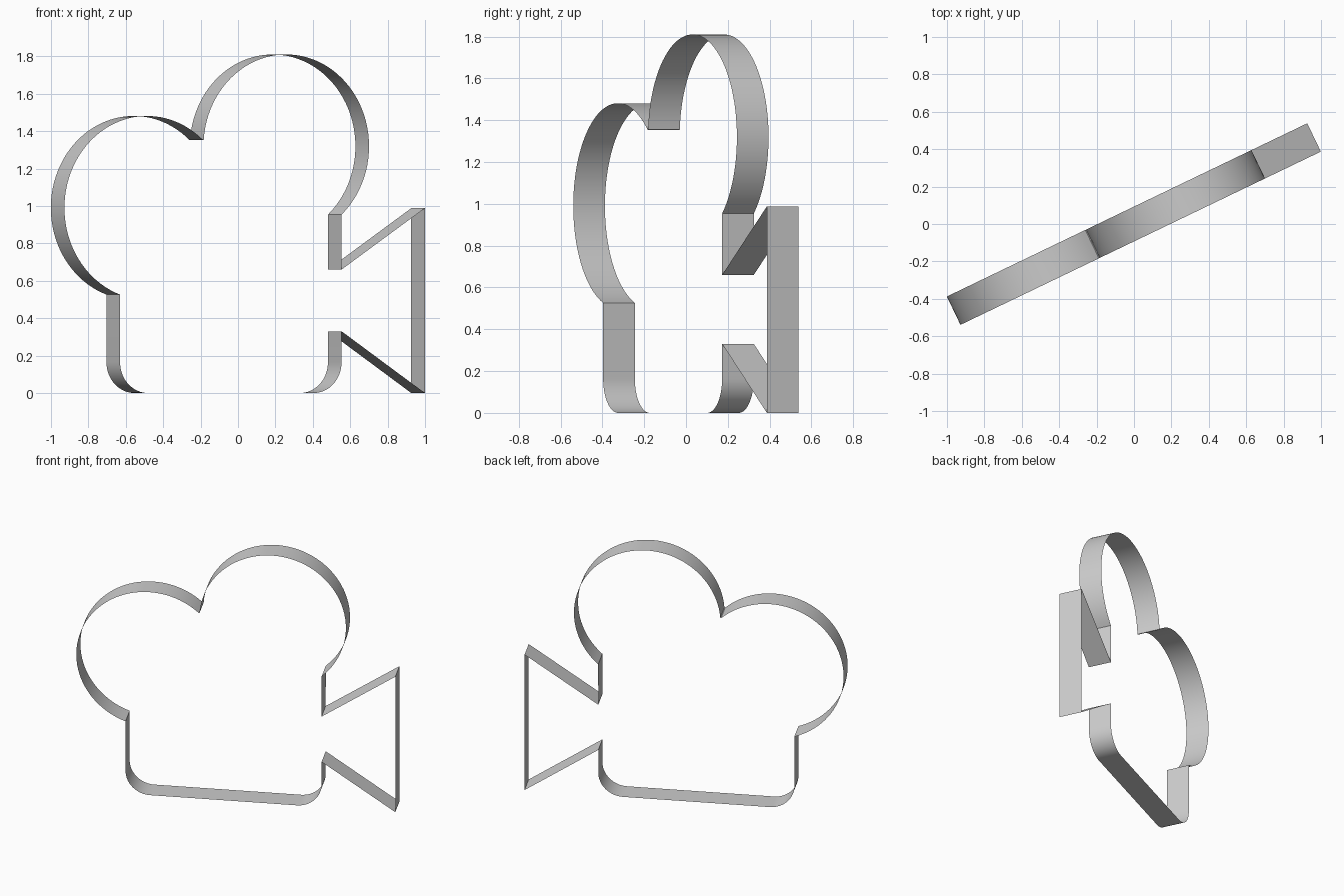
import bpy, bmesh
from math import sin, cos, pi, atan2, radians
from mathutils import Matrix

if "Cube" in bpy.data.objects:
    bpy.data.objects.remove(bpy.data.objects["Cube"])

WIDTH = 0.168            # depth of the band
TURN = radians(25.67)    # band is turned about z


def arc(c, r, start, end, n):
    """Points on a circle, from angle start to angle end."""
    return [(c[0] + r * cos(start + (end - start) * i / n),
             c[1] + r * sin(start + (end - start) * i / n)) for i in range(n + 1)]


def ang(c, p):
    return atan2(p[1] - c[1], p[0] - c[0])


# Key positions in the plane of the outline
L, R, TIP, r = -0.74, 0.574, 1.068, 0.165
small_c, large_c, reel_r = (-0.579, 0.99), (0.246, 1.319), 0.491
notch, left_end, right_end = (-0.247, 1.355), (L, 0.525), (R, 0.955)

outline = []
# Rounded bottom corners of the body
outline += arc((L + r, r), r, pi, 1.5 * pi, 16)
outline += arc((R - r, r), r, 1.5 * pi, 2 * pi, 16)
# Flared horn on the right
outline += [(R, 0.33), (TIP, 0), (TIP, 0.988), (R, 0.66)]
# Right reel, then left reel
outline += arc(large_c, reel_r, ang(large_c, right_end), ang(large_c, notch) + 0, 56) \
    if ang(large_c, notch) > 0 else \
    arc(large_c, reel_r, ang(large_c, right_end), ang(large_c, notch) + 2 * pi, 56)
outline += arc(small_c, reel_r, ang(small_c, notch), ang(small_c, left_end) + 2 * pi, 56)

# Sweep the closed outline into a thin band
bm = bmesh.new()
front = [bm.verts.new((x, -WIDTH / 2, z)) for x, z in outline]
back = [bm.verts.new((x, WIDTH / 2, z)) for x, z in outline]
n = len(outline)
for i in range(n):
    j = (i + 1) % n
    bm.faces.new((front[i], back[i], back[j], front[j]))
bmesh.ops.remove_doubles(bm, verts=bm.verts, dist=0.004)
bm.normal_update()
# Outward normals: the lowest face must look down
low = min(bm.faces, key=lambda f: f.calc_center_median().z)
if low.normal.z > 0:
    bmesh.ops.reverse_faces(bm, faces=bm.faces)
bm.transform(Matrix.Rotation(TURN, 4, 'Z'))

mesh = bpy.data.meshes.new("cutter_band")
bm.to_mesh(mesh)
bm.free()
band = bpy.data.objects.new("cutter_band", mesh)
bpy.context.collection.objects.link(band)
bpy.context.view_layer.objects.active = band
band.select_set(True)
bpy.ops.object.shade_smooth_by_angle(angle=radians(30))
